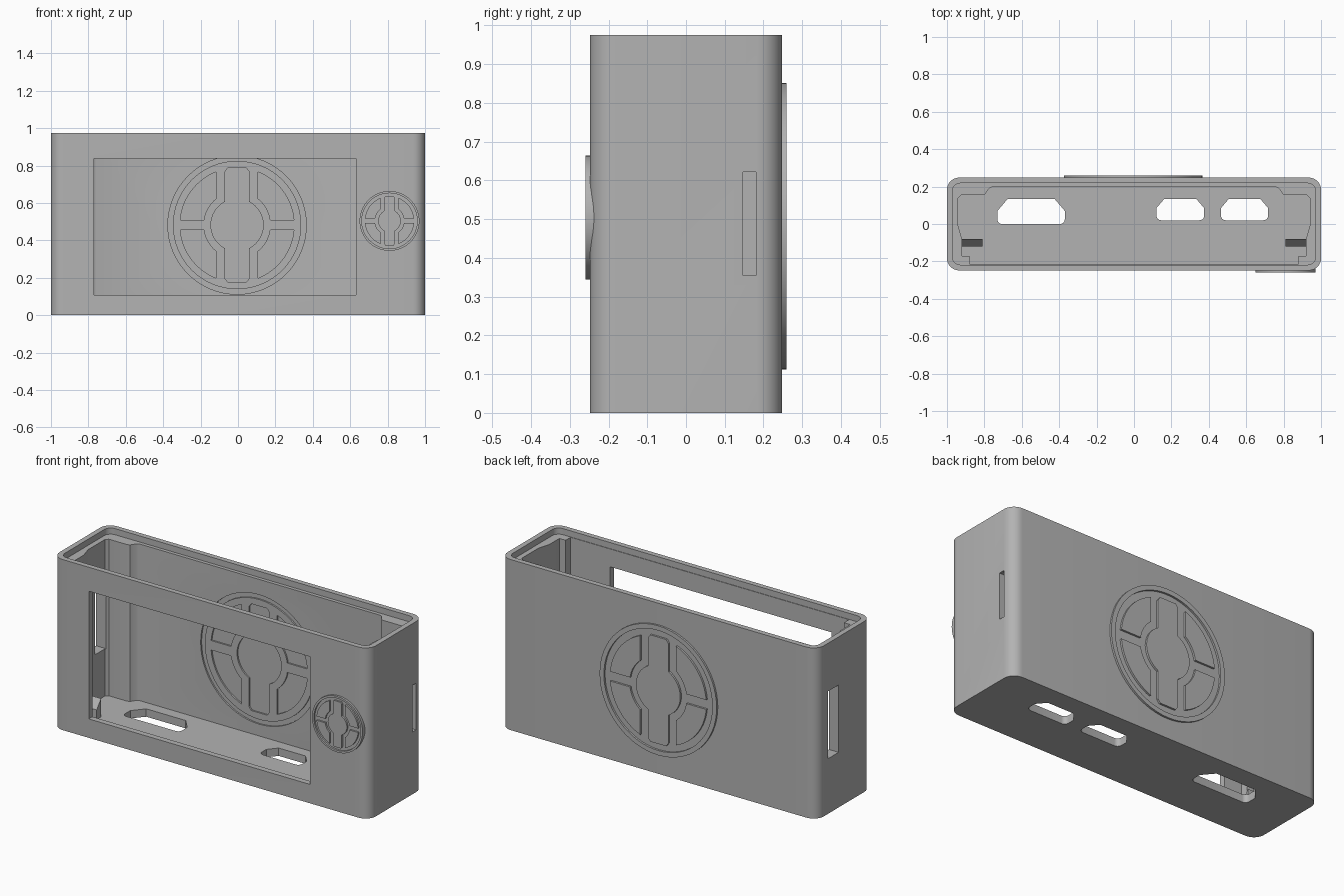
import bpy, bmesh
from math import sin, cos, asin, acos, pi

if "Cube" in bpy.data.objects:
    bpy.data.objects.remove(bpy.data.objects["Cube"], do_unlink=True)

grey = bpy.data.materials.new("plain grey")
grey.use_nodes = True
colour = (0.45, 0.45, 0.45, 1)
grey.diffuse_color = colour
grey.node_tree.nodes["Principled BSDF"].inputs["Base Color"].default_value = colour


def place(axis, a, b, h):
    return {"x": (h, a, b), "y": (a, h, b), "z": (a, b, h)}[axis]


def add_prism(bm, pts, axis, lo, hi):
    ends = [[bm.verts.new(place(axis, a, b, h)) for a, b in pts] for h in (lo, hi)]
    bm.faces.new(ends[0])
    bm.faces.new(ends[1])
    for i in range(len(pts)):
        j = (i + 1) % len(pts)
        bm.faces.new((ends[0][i], ends[0][j], ends[1][j], ends[1][i]))


def finish(name, bm):
    bmesh.ops.recalc_face_normals(bm, faces=bm.faces)
    mesh = bpy.data.meshes.new(name)
    bm.to_mesh(mesh)
    bm.free()
    mesh.materials.append(grey)
    ob = bpy.data.objects.new(name, mesh)
    bpy.context.collection.objects.link(ob)
    return ob


def prism(name, pts, axis, lo, hi):
    bm = bmesh.new()
    add_prism(bm, pts, axis, lo, hi)
    return finish(name, bm)


def arc(r, start, end, n=16, cx=0, cy=0):
    steps = [start + (end - start) * i / n for i in range(n + 1)]
    return [(cx + r * cos(t), cy + r * sin(t)) for t in steps]


def rounded(x0, x1, y0, y1, r):
    pts = []
    corners = [(x1 - r, y1 - r), (x0 + r, y1 - r), (x0 + r, y0 + r), (x1 - r, y0 + r)]
    for k, (cx, cy) in enumerate(corners):
        pts += arc(r, k * pi / 2, (k + 1) * pi / 2, 8, cx, cy)
    return pts


def rect(x0, x1, y0, y1):
    return [(x0, y0), (x1, y0), (x1, y1), (x0, y1)]


def cut(ob, cutter):
    mod = ob.modifiers.new("cut", "BOOLEAN")
    mod.operation = "DIFFERENCE"
    mod.solver = "EXACT"
    mod.object = cutter
    bpy.context.view_layer.objects.active = ob
    bpy.ops.object.modifier_apply(modifier=mod.name)
    bpy.data.objects.remove(cutter, do_unlink=True)


def smooth(ob):
    bpy.ops.object.select_all(action="DESELECT")
    ob.select_set(True)
    bpy.context.view_layer.objects.active = ob
    bpy.ops.object.shade_smooth_by_angle(angle=0.5)


def emblem(name, cx, cz, s, y0, y1):
    """Round badge: outer ring, barred hub and four quadrant plates."""
    bm = bmesh.new()

    def shift(pts):
        return [(cx + s * a, cz + s * b) for a, b in pts]

    # Outer ring
    n = 64
    loops = []
    for r, y in ((0.37, y0), (0.37, y1), (0.343, y1), (0.343, y0)):
        pts = shift(arc(r, 0, 2 * pi, n)[:-1])
        loops.append([bm.verts.new((a, y, b)) for a, b in pts])
    for k in range(4):
        p, q = loops[k], loops[(k + 1) % 4]
        for i in range(n):
            j = (i + 1) % n
            bm.faces.new((p[i], p[j], q[j], q[i]))
    # Hub with vertical bar
    w, r, top = 0.065, 0.14, 0.305
    a = acos(w / r)
    half = arc(r, -a, a) + [(w, top - 0.02), (w - 0.015, top)]
    half += [(0.015 - w, top), (-w, top - 0.02)]
    hub = half + [(-x, -z) for x, z in half]
    add_prism(bm, shift(hub), "y", y0, y1)
    # Quadrants
    gx, gz, ro, ri = 0.113, 0.027, 0.305, 0.18
    quad = arc(ro, asin(gz / ro), acos(gx / ro)) + arc(ri, acos(gx / ri), asin(gz / ri))
    for sx in (1, -1):
        for sz in (1, -1):
            add_prism(bm, shift([(sx * x, sz * z) for x, z in quad]), "y", y0, y1)
    return finish(name, bm)


# Case shell
H = 0.975
shell = prism("case_shell", rounded(-1, 1, -0.248, 0.248, 0.065), "z", 0, H)

# Cavity with thick rear corners and front corner posts
side = [(0.88, -0.215), (0.88, -0.17), (0.92, -0.17), (0.92, -0.08), (0.94, -0.01),
        (0.94, 0.14), (0.925, 0.155), (0.81, 0.155), (0.795, 0.16), (0.775, 0.19), (0.76, 0.198)]
cavity = side + [(-x, y) for x, y in reversed(side)]
cut(shell, prism("cavity_cutter", cavity, "z", 0.045, H + 0.1))

# Stepped lip for the lid
cut(shell, prism("lip_cutter", rounded(-0.97, 0.97, -0.218, 0.218, 0.04), "z", H - 0.035, H + 0.2))

# Front window
cut(shell, prism("window_cutter", rect(-0.77, 0.63, 0.108, 0.838), "y", -0.4, -0.1))


# Floor openings
def port(x0, x1, y0, y1, c):
    r = 0.025
    return (arc(r, pi, 1.5 * pi, 6, x0 + r, y0 + r) + arc(r, -pi / 2, 0, 6, x1 - r, y0 + r)
            + [(x1, y1 - c), (x1 - c * 0.85, y1), (x0 + c * 0.85, y1), (x0, y1 - c)])


for x0, x1, y0, c in ((-0.73, -0.37, 0.0, 0.065), (0.12, 0.375, 0.02, 0.05), (0.465, 0.717, 0.02, 0.05)):
    cut(shell, prism("port_cutter", port(x0, x1, y0, 0.135, c), "z", -0.1, 0.09))

# Side slots: a shallow one on the left, an open one on the right
cut(shell, prism("left_slot_cutter", rect(0.147, 0.181, 0.355, 0.622), "x", 0.95, 1.1))
cut(shell, prism("right_slot_cutter", rect(0.05, 0.145, 0.315, 0.70), "x", -1.1, -0.9))

# Badge pattern sunk into the inner back wall
cut(shell, emblem("inner_badge_cutter", -0.005, 0.482, 1, 0.15, 0.207))
smooth(shell)

# Back badge, raised
smooth(emblem("back_badge", -0.005, 0.482, 1, 0.235, 0.259))

# Small front badge on its own disc
S, CX, CZ = 0.432, 0.81, 0.504
smooth(prism("front_badge_base", arc(0.37 * S, 0, 2 * pi, 64, CX, CZ)[:-1], "y", -0.25, -0.222))
smooth(emblem("front_badge", CX, CZ, S, -0.26, -0.224))

# Board clips near the floor
clip = [(-0.12, 0.04), (-0.08, 0.04), (-0.08, 0.15), (-0.12, 0.10)]
for name, lo, hi in (("left_clip", 0.81, 0.945), ("right_clip", -0.945, -0.81)):
    prism(name, clip, "x", lo, hi)
